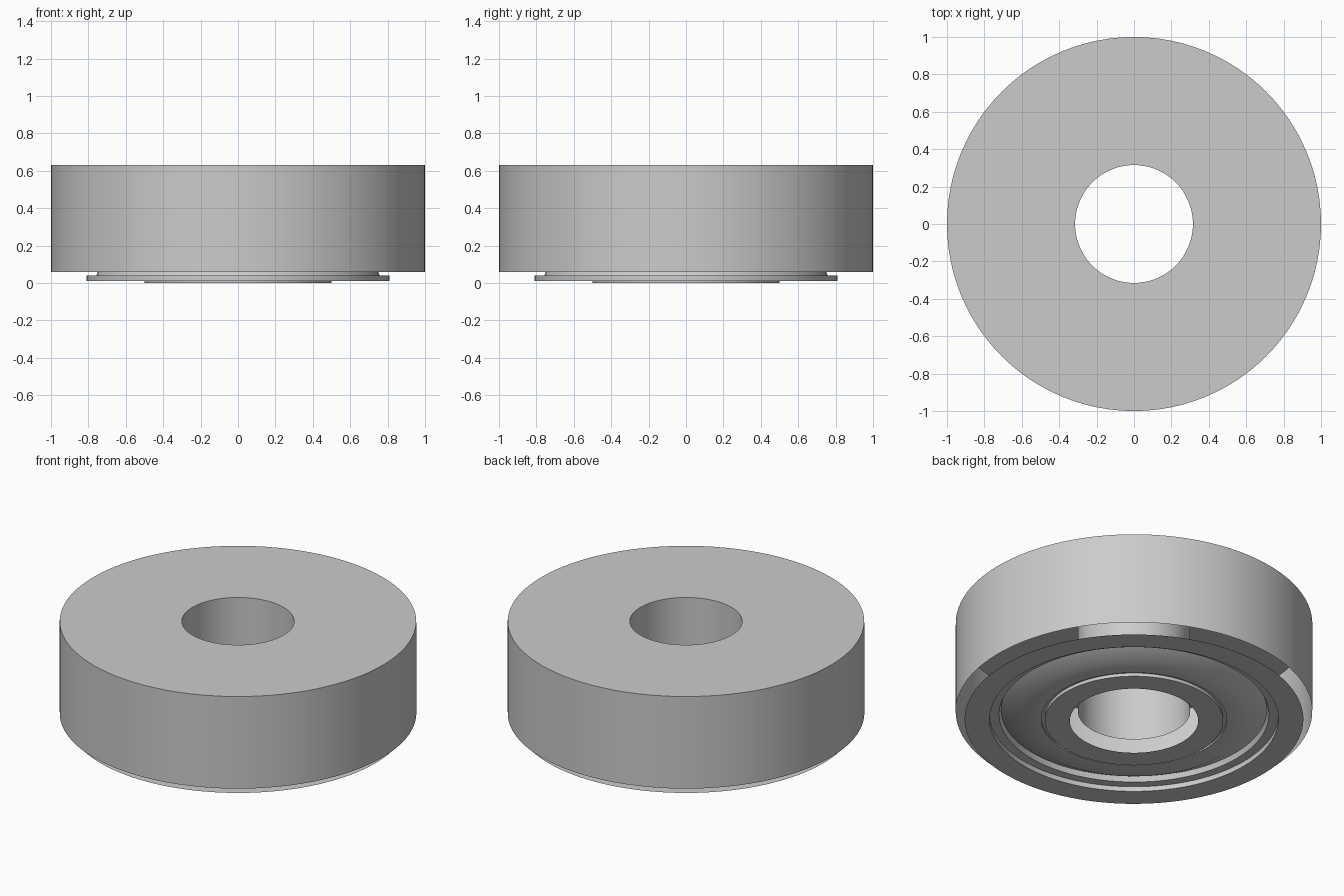
import bpy, bmesh
from math import cos, sin, tau, radians

if "Cube" in bpy.data.objects:
    bpy.data.objects.remove(bpy.data.objects["Cube"])

SEGMENTS = 96


def lathe(name, profile):
    """Spin an open (radius, z) profile into a thin sheet around the z axis."""
    bm = bmesh.new()
    rings = [[bm.verts.new((r * cos(tau * i / SEGMENTS), r * sin(tau * i / SEGMENTS), z))
              for i in range(SEGMENTS)] for r, z in profile]
    for a, b in zip(rings, rings[1:]):
        for i in range(SEGMENTS):
            j = (i + 1) % SEGMENTS
            bm.faces.new((a[i], a[j], b[j], b[i]))
    mesh = bpy.data.meshes.new(name)
    bm.to_mesh(mesh)
    bm.free()
    obj = bpy.data.objects.new(name, mesh)
    bpy.context.collection.objects.link(obj)
    bpy.ops.object.select_all(action='DESELECT')
    obj.select_set(True)
    bpy.context.view_layer.objects.active = obj
    bpy.ops.object.shade_smooth_by_angle(angle=radians(30))
    return obj


# Hollow casing: outer wall, flat top and bore, open at the bottom
lathe("casing", [(1.0, 0.06), (1.0, 0.63), (0.315, 0.63), (0.315, 0.06)])

# Thin pressed base plate: flat rim, stepped groove and sloped inner edge
lathe("base_plate", [(0.52, 0.01), (0.64, 0.01), (0.745, 0.07), (0.757, 0.04),
                     (0.81, 0.04), (0.81, 0.01), (0.95, 0.01)])

# Raised inner ring around the bore, leaving a gap to the casing
lathe("inner_ring", [(0.36, 0.0), (0.50, 0.0), (0.50, 0.02), (0.52, 0.02), (0.52, 0.01)])
